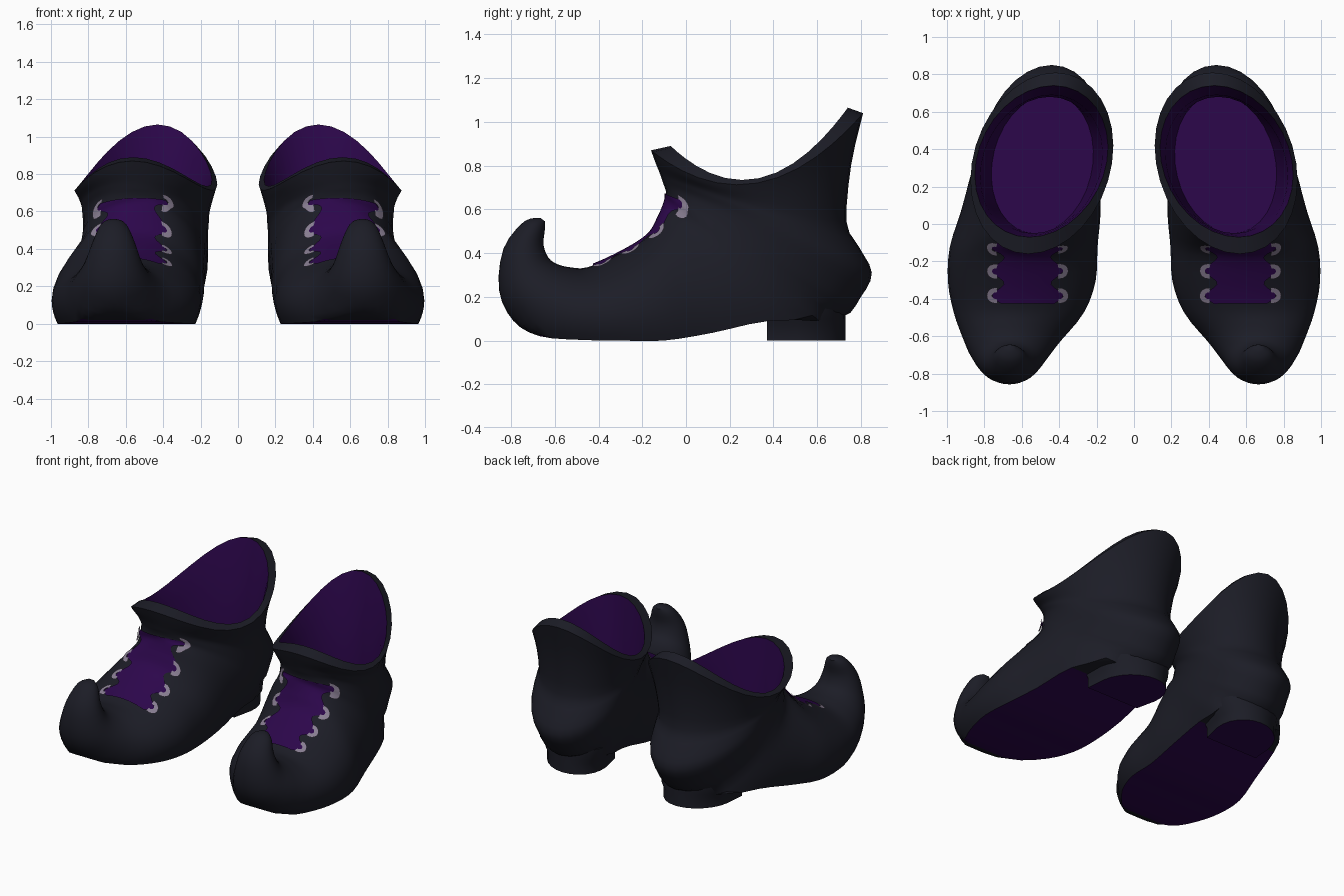
import bpy, bmesh, math
from mathutils import Vector

if "Cube" in bpy.data.objects:
    bpy.data.objects.remove(bpy.data.objects["Cube"])


def material(name, rgb):
    m = bpy.data.materials.new(name)
    m.diffuse_color = (*rgb, 1)
    m.use_nodes = True
    m.node_tree.nodes["Principled BSDF"].inputs["Base Color"].default_value = m.diffuse_color
    return m


LEATHER = material("charcoal leather", (0.0115, 0.0120, 0.0195))
PURPLE = material("deep purple", (0.025, 0.002, 0.070))
METAL = material("pale lilac grey", (0.25, 0.21, 0.29))

# Toe and foot sections: top y,z  bottom y,z  centre x  half width  sole flatness
FOOT = [(-.645, .545, -.665, .56, .665, .02, 1),
        (-.645, .51, -.74, .545, .665, .07, 1),
        (-.652, .44, -.835, .42, .665, .115, 1),
        (-.63, .38, -.855, .23, .667, .16, 1),
        (-.59, .35, -.79, .09, .665, .21, 1),
        (-.53, .335, -.67, .02, .65, .265, 1.35),
        (-.45, .335, -.48, .003, .615, .35, 2.1),
        (-.31, .395, -.30, 0, .60, .395, 2.5),
        (-.18, .475, -.10, 0, .59, .395, 2.5),
        (-.125, .56, .12, .035, .555, .375, 2.3),
        (-.095, .63, .38, .09, .525, .35, 2)]
# Ankle sections: front y,z  back y,z  front x  back x  half width  side sag
ANKLE = [(-.09, .67, .70, .10, .55, .45, .335, 0),
         (-.097, .70, .80, .20, .55, .44, .33, 0),
         (-.105, .72, .85, .31, .55, .44, .33, 0),
         (-.113, .745, .79, .43, .55, .44, .335, .01),
         (-.122, .77, .735, .54, .55, .44, .34, .03),
         (-.142, .82, .755, .80, .56, .43, .36, .13),
         (-.16, .87, .81, 1.04, .565, .42, .375, .235)]
LINING = [(-.07, .89, .74, 1.065, .56, .43, .35, .235),
          (-.06, .70, .69, .75, .55, .44, .322, .08),
          (-.05, .47, .68, .45, .54, .45, .305, 0),
          (-.05, .21, .69, .21, .53, .45, .27, 0)]
OUTER = [f[:4] + (f[4], f[4], f[5], f[6], 0) for f in FOOT]
OUTER += [a[:7] + (1, a[7]) for a in ANKLE]
INNER = [a[:7] + (1, a[7]) for a in LINING]
SIDES, STEPS = 32, 3


def section(s):
    """Smoothly interpolated section at fractional index s."""
    n = len(OUTER) - 1
    i = max(0, min(int(s), n - 1))
    t = s - i
    a, b, c, d = (OUTER[max(0, min(j, n))] for j in range(i - 1, i + 3))
    return [.5 * (2 * q + (r - p) * t + (2 * p - 5 * q + 4 * r - u) * t * t
                  + (3 * q - p - 3 * r + u) * t ** 3)
            for p, q, r, u in zip(a, b, c, d)]


def ring_point(sec, ang, off=0):
    """Point on a section; angle 0 is the top, pi the bottom."""
    ty, tz, by, bz, xt, xb, hw, k, sag = sec
    k = max(1, k)
    mid = .5 - .13 * (k - 1)
    c = math.cos(ang)
    h = mid + (1 - mid) * c if c > 0 else mid + mid * max(-1, k * c)
    d = Vector((0, ty - by, tz - bz)).normalized()
    p = Vector((xb + (xt - xb) * h + (hw + off) * math.sin(ang),
                by + (ty - by) * h,
                bz + (tz - bz) * h - sag * (1 - (2 * h - 1) ** 2)))
    return p + d * off * c


def ring(sec):
    """Closed loop of points with a vertex kept on the sole crease."""
    crease = min(math.acos(-1 / max(1, sec[7])), .75 * math.pi)
    pts = []
    for i in range(SIDES):
        j = min(i, SIDES - i) * 4 / SIDES          # 0 top .. 2 bottom
        if j <= 1:
            a = j * math.pi / 2
        elif j <= 1.5:
            a = math.pi / 2 + (crease - math.pi / 2) * (j - 1) * 2
        else:
            a = crease + (math.pi - crease) * (j - 1.5) * 2
        pts.append(ring_point(sec, a if i <= SIDES // 2 else -a))
    return pts


def finish(name, bm, mats, closed=True):
    if closed:
        bmesh.ops.recalc_face_normals(bm, faces=bm.faces)
    else:
        for f in bm.faces:
            f.normal_update()
            if f.normal.dot(Vector((0, -1, 1))) < 0:
                f.normal_flip()
    me = bpy.data.meshes.new(name)
    bm.to_mesh(me)
    bm.free()
    for m in mats:
        me.materials.append(m)
    ob = bpy.data.objects.new(name, me)
    bpy.context.collection.objects.link(ob)
    ob.modifiers.new("pair", 'MIRROR').use_mirror_merge = False
    bpy.ops.object.select_all(action='DESELECT')
    ob.select_set(True)
    bpy.context.view_layer.objects.active = ob
    bpy.ops.object.shade_smooth_by_angle(angle=math.radians(38))
    return ob


def bridge(bm, loops, closed):
    n = len(loops[0])
    for a, b in zip(loops, loops[1:]):
        for i in range(n if closed else n - 1):
            j = (i + 1) % n
            bm.faces.new((a[i], a[j], b[j], b[i]))


# Shoe body: curled toe, foot, ankle, collar rim and lining in one loft
bm = bmesh.new()
last = (len(OUTER) - 1) * STEPS
rings = [ring(section(i / STEPS)) for i in range(last + 1)] + [ring(s) for s in INNER]
loops = [[bm.verts.new(p) for p in r] for r in rings]
bridge(bm, loops, True)
bm.faces.new(loops[0])
bm.faces.new(loops[-1])
inside = {v for l in loops[last + 1:] for v in l}
bmesh.ops.recalc_face_normals(bm, faces=bm.faces)
for f in bm.faces:
    lining = all(v in inside for v in f.verts)
    c = f.calc_center_median()
    sole = f.normal.z < -.93 and c.z < .1 and -.66 < c.y < .39
    f.material_index = 1 if lining or sole else 0
finish("shoe_body", bm, [LEATHER, PURPLE])

# Heel block with rounded back and purple underside
bm = bmesh.new()
plan = [(-.20, .37)] + [(-.21 * math.cos(a), .51 + .22 * math.sin(a))
                        for a in (math.pi * i / 12 for i in range(13))] + [(.20, .37)]
loops = []
for z, g in ((0, 1), (.07, 1.0), (.10, 1.1), (.17, 1.15)):
    loops.append([bm.verts.new((.46 + x * g - (y - .55) * .15, y, z)) for x, y in plan])
bridge(bm, loops, True)
base = bm.faces.new(loops[0])
bm.faces.new(loops[-1])
base.material_index = 1
finish("heel", bm, [LEATHER, PURPLE])

# Lacing panel and eyelets lie on the instep
EYES = [6.5, 7.4, 8.6, 11.0]
PANEL_X = .57


def instep(x, s, off):
    sec = section(s)
    return ring_point(sec, math.asin(max(-1, min(1, (PANEL_X + x - sec[4]) / sec[6]))), off)


def panel_width(s):
    """Scalloped edge, widest at each eyelet."""
    if s <= EYES[0]:
        ph = (s - EYES[0]) / .9
    elif s >= EYES[-1]:
        ph = (s - EYES[-1]) / 3
    else:
        i = max(j for j in range(3) if EYES[j] <= s)
        ph = (s - EYES[i]) / (EYES[i + 1] - EYES[i])
    return .154 + .032 * math.cos(2 * math.pi * ph)


bm = bmesh.new()
loops = []
for i in range(46):
    s = 6.2 + 5.3 * i / 45
    w = panel_width(s)
    dip = .3 * max(0, s - 9.5)                     # top edge sags in the middle
    loops.append([bm.verts.new(instep(w * (j / 6 - 1), s - dip * (1 - (j / 6 - 1) ** 2), .01))
                  for j in range(13)])
bridge(bm, loops, False)
finish("lacing_panel", bm, [PURPLE], closed=False)

# C-shaped eyelets around each scallop
bm = bmesh.new()
for s in EYES:
    for side in (-1, 1):
        x0 = side * .164
        rate = (instep(x0, s + .2, 0) - instep(x0, s - .2, 0)).length / .4
        loops = []
        for i in range(13):
            a = math.radians(-102 + 17 * i)
            loops.append([bm.verts.new(instep(x0 + side * r * math.cos(a),
                                              s + r * math.sin(a) / rate, .014))
                          for r in (.019, .032, .047)])
        bridge(bm, loops, False)
finish("eyelets", bm, [METAL], closed=False)
